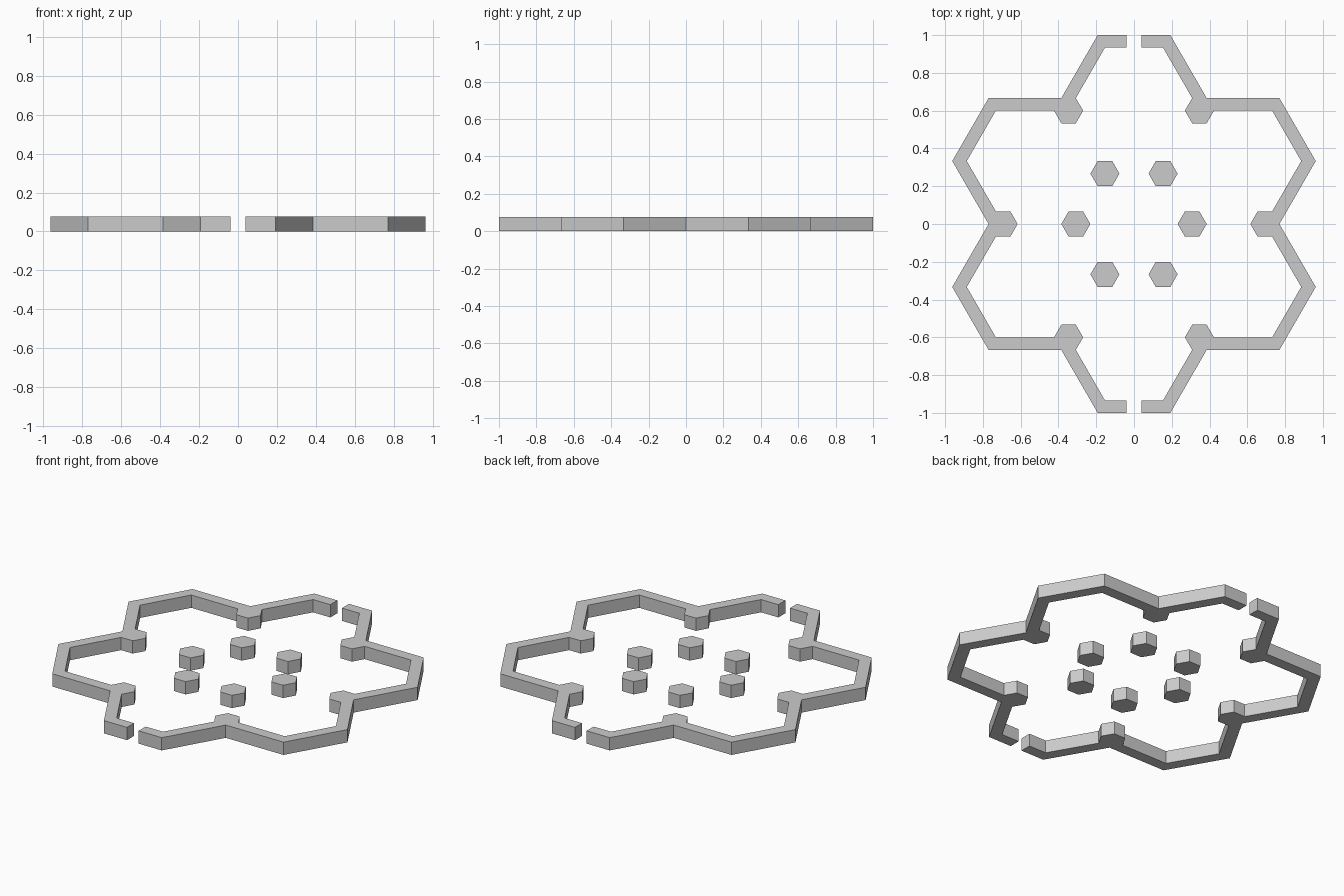
import bpy, bmesh, math

if "Cube" in bpy.data.objects:
    bpy.data.objects.remove(bpy.data.objects["Cube"])

A = 1 / 3                     # apothem of one hexagonal cell
R = A * 2 / math.sqrt(3)      # corner radius of one cell
H = 0.2 * R                   # height of walls and posts
PR = 0.2 * R                  # post radius
GAP = 0.1 * R                 # half width of the openings


def extrude(name, pts):
    """Closed prism from a plan outline."""
    bm = bmesh.new()
    face = bm.faces.new([bm.verts.new((x, y, 0)) for x, y in pts])
    top = bmesh.ops.extrude_face_region(bm, geom=[face])["geom"]
    bmesh.ops.translate(bm, vec=(0, 0, H),
                        verts=[g for g in top if isinstance(g, bmesh.types.BMVert)])
    bmesh.ops.recalc_face_normals(bm, faces=bm.faces)
    mesh = bpy.data.meshes.new(name)
    bm.to_mesh(mesh)
    bm.free()
    obj = bpy.data.objects.new(name, mesh)
    bpy.context.collection.objects.link(obj)
    return obj


def polar(cx, cy, r, deg):
    a = math.radians(deg)
    return (cx + r * math.cos(a), cy + r * math.sin(a))


def with_mirror(pts, sx, sy):
    """Append the reflected points in reverse, skipping any on the axis."""
    return pts + [(sx * x, sy * y) for x, y in reversed(pts) if abs(y) > 1e-6]


# Outer side of the wall, from the top opening to the side notch
outer = [(GAP, 3 * A), (R / 2, 3 * A), (R, 2 * A), (2 * R, 2 * A),
         (2.5 * R, A), (2 * R, 0)]

# Inner side of the wall, including the hexagonal posts at the notches
inner = [(GAP, 2.8 * A), (0.4 * R, 2.8 * A)]
inner += [polar(0.9 * R, 1.8 * A, PR, d) for d in (120, 180, 240, 300, 360)]
inner += [(1.9 * R, 1.8 * A), (2.3 * R, A)]
inner += [polar(1.8 * R, 0, PR, d) for d in (60, 120, 180)]

# Two half walls, facing each other across the openings
half = with_mirror(outer, 1, -1) + with_mirror(inner, 1, -1)[::-1]
extrude("wall_right", half)
extrude("wall_left", [(-x, y) for x, y in half])

# Ring of six free-standing posts
for i in range(6):
    cx, cy = polar(0, 0, 0.8 * R, 60 * i)
    extrude(f"inner_post_{i + 1}", [polar(cx, cy, PR, 60 * k) for k in range(6)])
